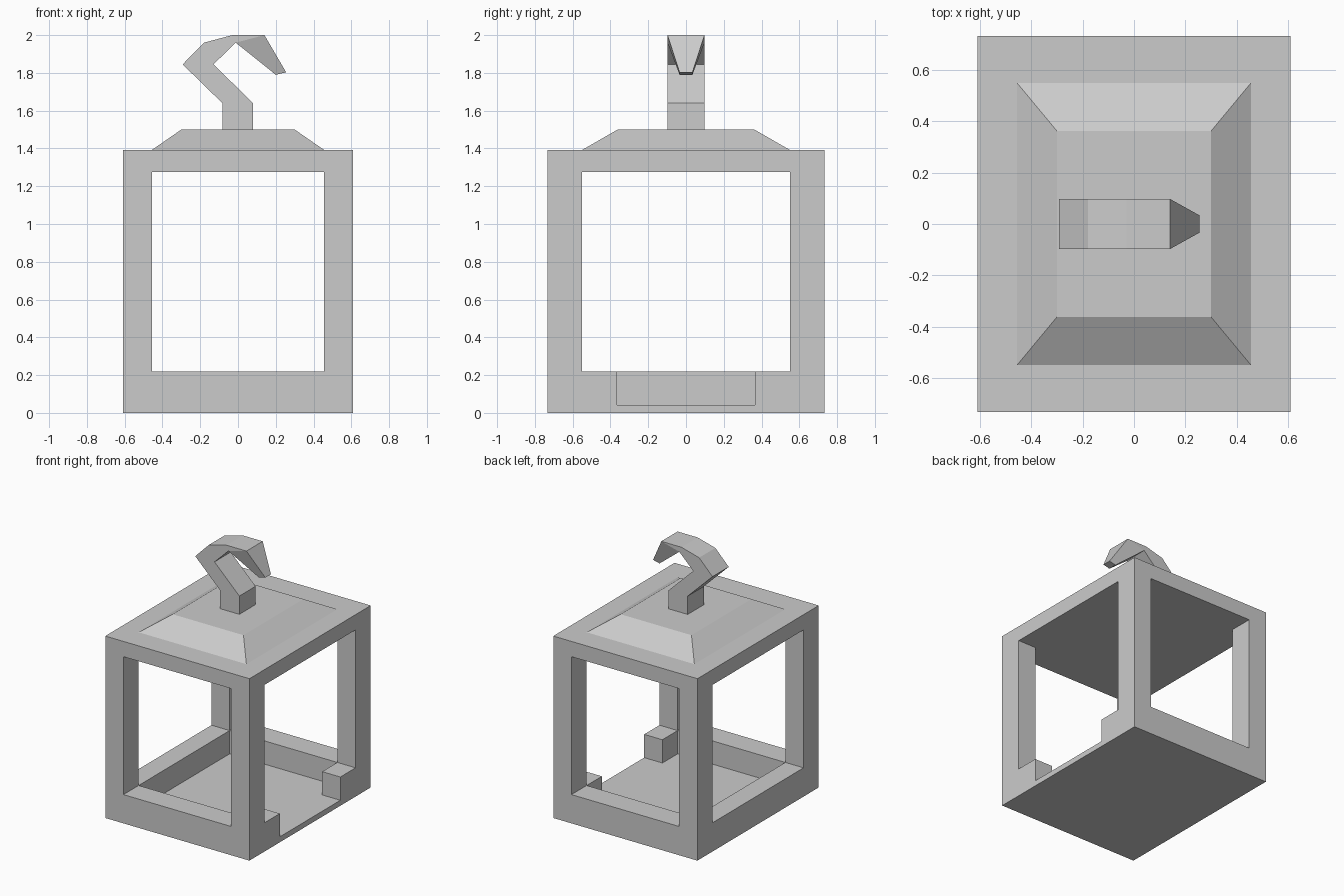
import bpy, bmesh

if "Cube" in bpy.data.objects:
    bpy.data.objects.remove(bpy.data.objects["Cube"])


def make_object(name, bm):
    bmesh.ops.recalc_face_normals(bm, faces=bm.faces)
    mesh = bpy.data.meshes.new(name)
    bm.to_mesh(mesh)
    bm.free()
    obj = bpy.data.objects.new(name, mesh)
    bpy.context.collection.objects.link(obj)
    return obj


def box(name, x0, x1, y0, y1, z0, z1, top_scale=(1, 1)):
    bm = bmesh.new()
    bmesh.ops.create_cube(bm, size=1)
    for v in bm.verts:
        sx, sy = top_scale if v.co.z > 0 else (1, 1)
        v.co.x = (x0 + x1) / 2 + v.co.x * (x1 - x0) * sx
        v.co.y = (y0 + y1) / 2 + v.co.y * (y1 - y0) * sy
        v.co.z = (z0 + z1) / 2 + v.co.z * (z1 - z0)
    return make_object(name, bm)


def cut(obj, cutter):
    cutter.hide_render = True
    mod = obj.modifiers.new("cut", 'BOOLEAN')
    mod.operation = 'DIFFERENCE'
    mod.solver = 'EXACT'
    mod.object = cutter
    bpy.context.view_layer.objects.active = obj
    bpy.ops.object.modifier_apply(modifier=mod.name)
    bpy.data.objects.remove(cutter)


W, D, H = 0.61, 0.733, 1.392          # outer half width, half depth, height
IW, ID = 0.456, 0.55                  # inner half width, half depth
FLOOR, SILL, CEIL = 0.042, 0.22, 1.275

# Lantern frame: box hollowed out, windows both ways, doorway in the right rail
frame = box("lantern_frame", -W, W, -D, D, 0, H)
cut(frame, box("cavity", -IW, IW, -ID, ID, FLOOR, CEIL))
cut(frame, box("side_windows", -1, 1, -ID, ID, SILL, CEIL))
cut(frame, box("front_back_windows", -IW, IW, -1, 1, SILL, CEIL))
cut(frame, box("door_notch", 0.2, 1, -0.366, 0.366, FLOOR, 0.4))

# Sloped roof cap
box("roof_cap", -IW, IW, -ID, ID, H, 1.5, top_scale=(0.30 / IW, 0.362 / ID))

# Hook: flat profile given thickness, with a narrowed tip
profile = [(-0.083, 1.5), (0.08, 1.5), (0.08, 1.64), (-0.13, 1.845),
           (-0.012, 1.96), (0.2, 1.79), (0.255, 1.803), (0.14, 2.0),
           (-0.03, 2.0), (-0.18, 1.96), (-0.293, 1.845), (-0.083, 1.64)]
tip = (5, 6)
bm = bmesh.new()
sides = []
for s in (-1, 1):
    ring = [bm.verts.new((x, s * (0.034 if i in tip else 0.098), z))
            for i, (x, z) in enumerate(profile)]
    bm.faces.new([v for i, v in enumerate(ring) if i not in tip])
    bm.faces.new(ring[4:8])
    sides.append(ring)
n = len(profile)
for i in range(n):
    j = (i + 1) % n
    bm.faces.new((sides[0][i], sides[0][j], sides[1][j], sides[1][i]))
make_object("hook", bm)
